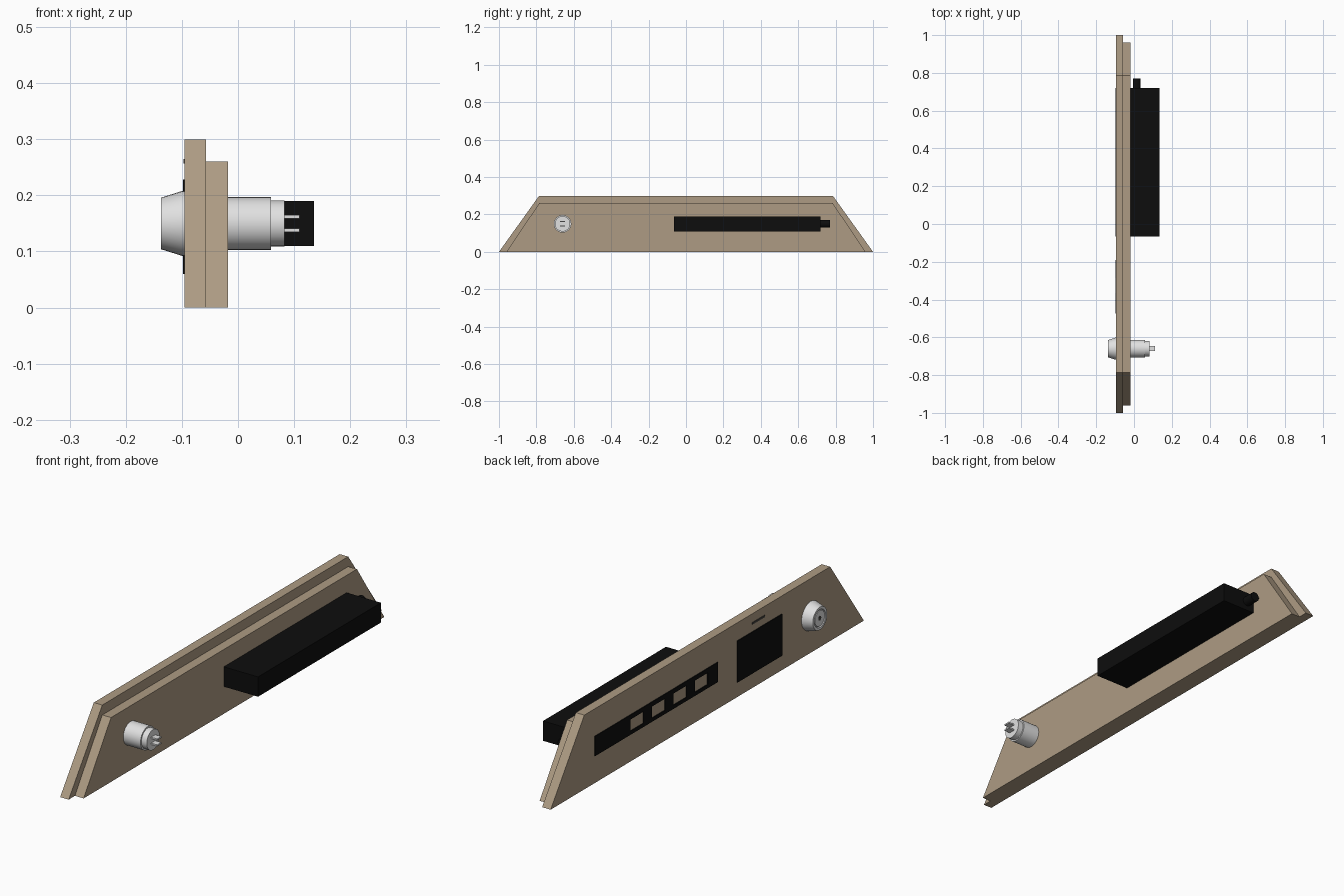
import bpy, bmesh, math
from mathutils import Matrix, Vector

if "Cube" in bpy.data.objects:
    bpy.data.objects.remove(bpy.data.objects["Cube"])


def material(name, rgb):
    m = bpy.data.materials.new(name)
    m.diffuse_color = (*rgb, 1)
    m.use_nodes = True
    m.node_tree.nodes["Principled BSDF"].inputs["Base Color"].default_value = m.diffuse_color
    return m


TAN = material("tan board", (0.42, 0.33, 0.23))
BLACK = material("black plastic", (0.004, 0.004, 0.004))
METAL = material("light metal", (0.75, 0.75, 0.75))
GREY = material("dark grey", (0.06, 0.055, 0.05))


def finish(name, bm, mat, smooth=False):
    bmesh.ops.recalc_face_normals(bm, faces=bm.faces)
    me = bpy.data.meshes.new(name)
    bm.to_mesh(me)
    bm.free()
    me.materials.append(mat)
    ob = bpy.data.objects.new(name, me)
    bpy.context.collection.objects.link(ob)
    if smooth:
        bpy.ops.object.select_all(action='DESELECT')
        ob.select_set(True)
        bpy.context.view_layer.objects.active = ob
        bpy.ops.object.shade_smooth_by_angle(angle=math.radians(30))
    return ob


def boxes(name, mat, *ranges):
    """One object from boxes given as (x0, x1, y0, y1, z0, z1)."""
    bm = bmesh.new()
    for x0, x1, y0, y1, z0, z1 in ranges:
        centre = Vector((x0 + x1, y0 + y1, z0 + z1)) / 2
        mat4 = Matrix.Translation(centre) @ Matrix.Diagonal((x1 - x0, y1 - y0, z1 - z0, 1))
        bmesh.ops.create_cube(bm, size=1, matrix=mat4)
    return finish(name, bm, mat)


def board(name, x0, x1, half_bottom, half_top, height):
    """Trapezoid panel extruded along x."""
    bm = bmesh.new()
    pts = [(-half_bottom, 0), (half_bottom, 0), (half_top, height), (-half_top, height)]
    face = bm.faces.new([bm.verts.new((x0, y, z)) for y, z in pts])
    new = bmesh.ops.extrude_face_region(bm, geom=[face])["geom"]
    bmesh.ops.translate(bm, vec=(x1 - x0, 0, 0),
                        verts=[v for v in new if isinstance(v, bmesh.types.BMVert)])
    return finish(name, bm, TAN)


def lathe(name, mat, profile, y, z, sides=32):
    """Revolve (x, radius) points around an axis parallel to x."""
    bm = bmesh.new()
    rings = []
    for x, r in profile:
        rings.append([bm.verts.new((x, y + r * math.cos(math.tau * i / sides),
                                    z + r * math.sin(math.tau * i / sides)))
                      for i in range(sides)])
    for a, b in zip(rings, rings[1:]):
        for i in range(sides):
            j = (i + 1) % sides
            bm.faces.new((a[i], a[j], b[j], b[i]))
    bm.faces.new(rings[0])
    bm.faces.new(rings[-1])
    return finish(name, bm, mat, True)


# Stepped front and back boards
board("front_board", -0.095, -0.057, 1.0, 0.785, 0.30)
board("back_board", -0.057, -0.018, 0.96, 0.785, 0.26)

# Port hub behind the boards, with its round cable plug
boxes("hub_box", BLACK, (-0.018, 0.135, -0.065, 0.72, 0.11, 0.19))
bm = bmesh.new()
bmesh.ops.create_cone(bm, cap_ends=True, segments=16, radius1=0.02, radius2=0.02, depth=0.055,
                      matrix=Matrix.Translation((0.015, 0.7425, 0.15)) @ Matrix.Rotation(math.pi / 2, 4, 'X'))
finish("cable_plug", bm, BLACK, True)

# Front port plate: rails and bars around four port openings
PX = (-0.098, -0.095)
starts = [0.0, 0.137, 0.274, 0.411]
width, z0, z1 = 0.083, 0.125, 0.172
parts = [(*PX, -0.065, 0.72, 0.11, z0), (*PX, -0.065, 0.72, z1, 0.19)]
left = -0.065
for s in starts:
    parts.append((*PX, left, s, z0, z1))
    left = s + width
parts.append((*PX, left, 0.72, z0, z1))
boxes("port_plate", BLACK, *parts)

# Display screen and the small slot above it
boxes("display_screen", BLACK, (*PX, -0.475, -0.19, 0.06, 0.228))
boxes("small_slot", GREY, (-0.097, -0.095, -0.365, -0.285, 0.257, 0.265))

# Push button: tapered head with recessed face, body and rear collar
BY, BZ = -0.66, 0.15
lathe("push_button", METAL, [
    (-0.133, 0.032), (-0.133, 0.034), (-0.137, 0.036), (-0.137, 0.046),
    (-0.099, 0.058), (-0.095, 0.058), (-0.095, 0.047), (0.059, 0.047),
    (0.059, 0.041), (0.083, 0.041)], BY, BZ)
lathe("button_cap", METAL, [(-0.136, 0.031), (-0.132, 0.031)], BY, BZ)
lathe("button_mark", GREY, [(-0.1365, 0.009), (-0.1355, 0.009)], BY, BZ, 20)

# Rear terminals
boxes("terminals", METAL, *[(0.08, 0.11, BY - 0.013, BY + 0.013, BZ + d - 0.003, BZ + d + 0.003)
                            for d in (-0.012, 0.012)])
